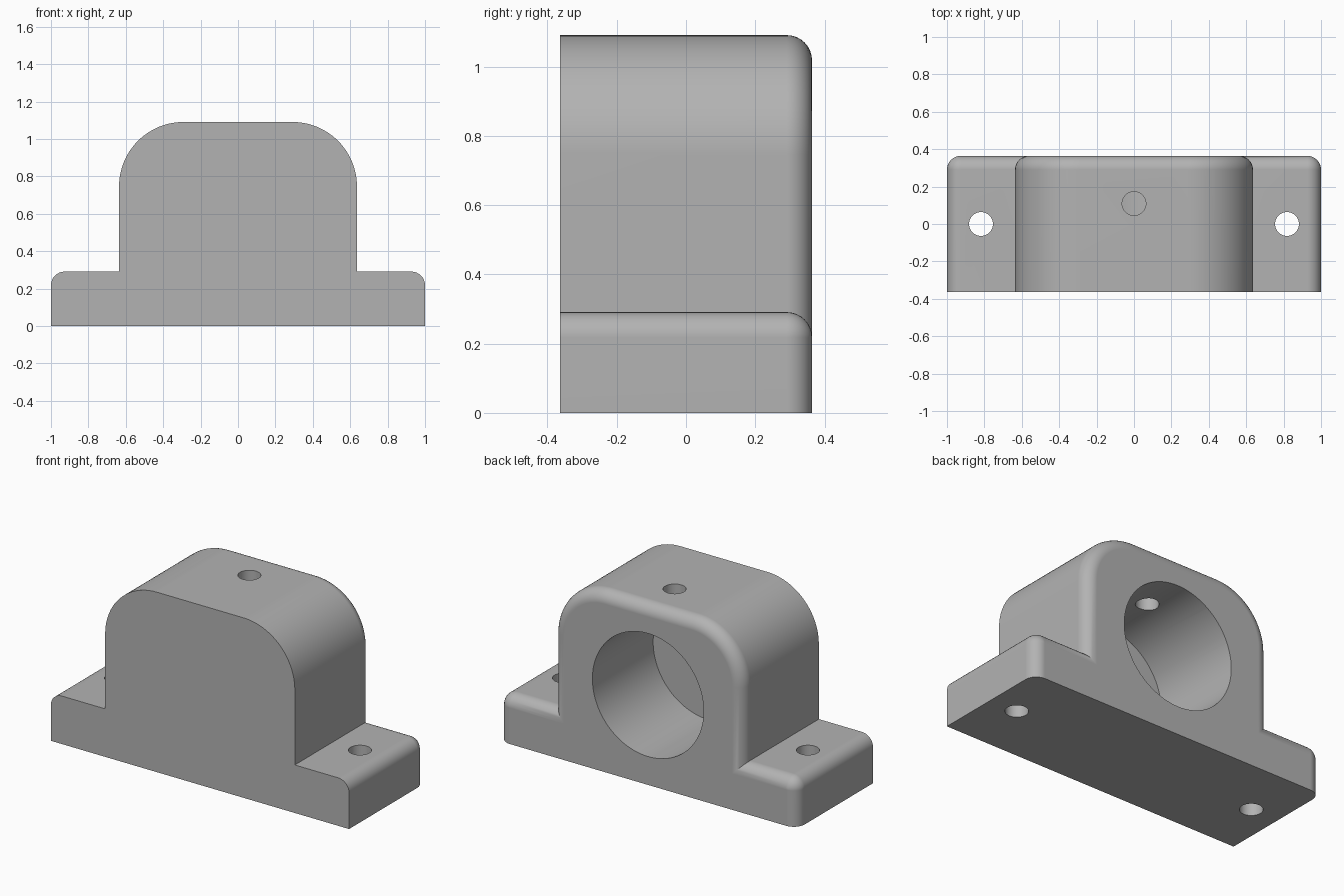
import bpy
import bmesh
from math import cos, sin, pi
from mathutils import Matrix, Vector

cube = bpy.data.objects.get("Cube")
if cube:
    bpy.data.objects.remove(cube, do_unlink=True)

# Main dimensions
HALF_DEPTH = 0.364
BASE_HALF, BASE_TOP = 1.0, 0.291
BODY_HALF, BODY_TOP, BODY_RADIUS = 0.636, 1.091, 0.345
FILLET = 0.073
BORE_RADIUS, BORE_Z, BORE_DEPTH = 0.373, 0.545, 0.582
HOLE_RADIUS = 0.0636

grey = bpy.data.materials.new("plain grey")
grey.use_nodes = True
colour = (0.45, 0.45, 0.45, 1)
grey.diffuse_color = colour
grey.node_tree.nodes["Principled BSDF"].inputs["Base Color"].default_value = colour


def corner(half, top, radius, steps):
    """Rounded upper corner, from its side up to its top."""
    for i in range(steps + 1):
        a = pi / 2 * i / steps
        yield (half - radius + radius * cos(a), top - radius + radius * sin(a))


def outline(inset):
    """Block outline, drawn in by the inset everywhere but the bottom."""
    half = [(BASE_HALF - inset, 0)]
    half += corner(BASE_HALF - inset, BASE_TOP - inset, FILLET - inset, 8)
    half.append((BODY_HALF - inset, BASE_TOP - inset))
    half += corner(BODY_HALF - inset, BODY_TOP - inset, BODY_RADIUS - inset, 24)
    return half + [(-x, z) for x, z in reversed(half)]


def finish(name, bm):
    bmesh.ops.recalc_face_normals(bm, faces=bm.faces)
    mesh = bpy.data.meshes.new(name)
    bm.to_mesh(mesh)
    bm.free()
    mesh.materials.append(grey)
    obj = bpy.data.objects.new(name, mesh)
    bpy.context.collection.objects.link(obj)
    return obj


def cylinder(name, radius, start, end, sides):
    start, end = Vector(start), Vector(end)
    axis = end - start
    turn = axis.to_track_quat("Z", "Y").to_matrix().to_4x4()
    bm = bmesh.new()
    bmesh.ops.create_cone(bm, cap_ends=True, segments=sides, radius1=radius,
                          radius2=radius, depth=axis.length,
                          matrix=Matrix.Translation((start + end) / 2) @ turn)
    return finish(name, bm)


# Bearing block: outline lofted from the front to the filleted back
bm = bmesh.new()
sections = [(-HALF_DEPTH, 0)]
for i in range(9):
    a = pi / 2 * i / 8
    sections.append((HALF_DEPTH - FILLET + FILLET * sin(a), FILLET * (1 - cos(a))))
rings = [[bm.verts.new((x, y, z)) for x, z in outline(inset)] for y, inset in sections]
for near, far in zip(rings, rings[1:]):
    for i in range(len(near)):
        j = (i + 1) % len(near)
        bm.faces.new((near[i], near[j], far[j], far[i]))
bm.faces.new(rings[0])
bm.faces.new(rings[-1])
bmesh.ops.remove_doubles(bm, verts=bm.verts, dist=0.0001)
block = finish("bearing_block", bm)

# Blind bore, oil hole and the two mounting holes
cutters = [
    cylinder("bore_cutter", BORE_RADIUS, (0, HALF_DEPTH - BORE_DEPTH, BORE_Z), (0, 0.5, BORE_Z), 96),
    cylinder("oil_hole_cutter", HOLE_RADIUS, (0, 0.109, BORE_Z), (0, 0.109, 1.3), 40),
]
for side, x in (("left", 0.818), ("right", -0.818)):
    cutters.append(cylinder(side + "_mount_hole_cutter", HOLE_RADIUS, (x, 0, -0.2), (x, 0, 0.5), 40))

bpy.ops.object.select_all(action="DESELECT")
block.select_set(True)
bpy.context.view_layer.objects.active = block
for cutter in cutters:
    cut = block.modifiers.new(cutter.name, "BOOLEAN")
    cut.operation = "DIFFERENCE"
    cut.solver = "EXACT"
    cut.object = cutter
    bpy.ops.object.modifier_apply(modifier=cut.name)
    bpy.data.objects.remove(cutter, do_unlink=True)

# Smooth rounds, crisp edges, flat large faces
bpy.ops.object.shade_smooth_by_angle(angle=pi / 6)
normals = block.modifiers.new("flat_faces", "WEIGHTED_NORMAL")
normals.keep_sharp = True
